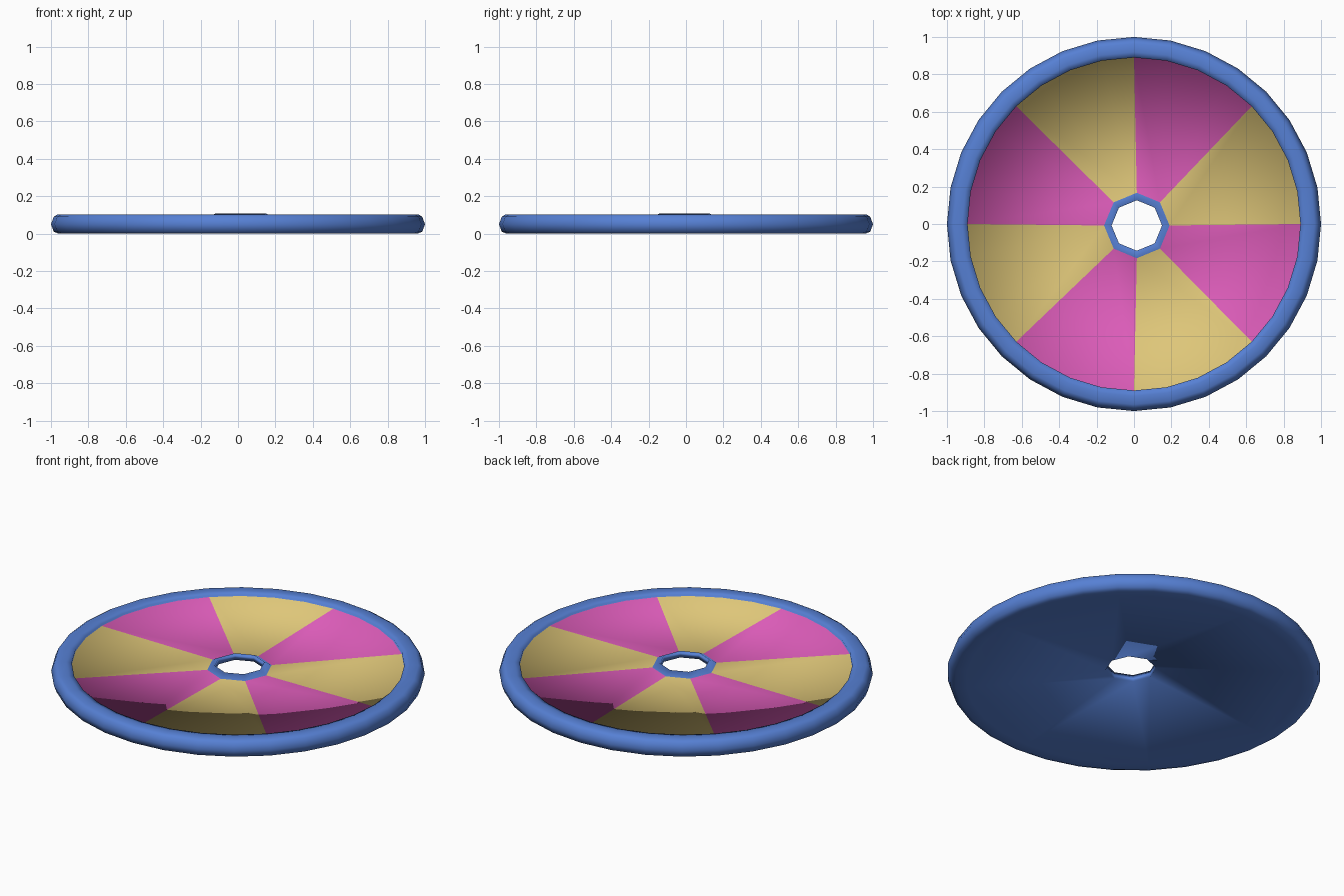
import bpy
import bmesh
from math import cos, sin, tau

cube = bpy.data.objects.get("Cube")
if cube:
    bpy.data.objects.remove(cube, do_unlink=True)


def make_material(name, rgb):
    mat = bpy.data.materials.new(name)
    mat.use_nodes = True
    color = (*rgb, 1.0)
    mat.diffuse_color = color
    mat.node_tree.nodes["Principled BSDF"].inputs["Base Color"].default_value = color
    return mat


BLUE, TAN, PINK = range(3)
materials = [
    make_material("blue", (0.093, 0.216, 0.658)),
    make_material("tan", (0.73, 0.565, 0.19)),
    make_material("pink", (0.716, 0.107, 0.485)),
]

RIM_SIDES, HUB_SIDES = 32, 8
STEP = RIM_SIDES // HUB_SIDES
HUB_X, HUB_Y = 0.015, -0.008

# Radius and height, from the wedge edge over the rim to the underside
rim_profile = [(0.89, 0.085), (0.89, 0.096), (0.92, 0.102), (0.965, 0.102),
               (0.985, 0.09), (1.0, 0.05), (0.985, 0.01), (0.96, 0.0), (0.9, 0.0)]
# From the wedge tips over the hub lip and down through the hole
hub_profile = [(0.175, 0.085), (0.135, 0.107), (0.135, 0.068)]

bm = bmesh.new()


def ring(radius, z, sides, cx=0.0, cy=0.0):
    return [bm.verts.new((cx + radius * cos(tau * i / sides),
                          cy + radius * sin(tau * i / sides), z))
            for i in range(sides)]


def bridge(a, b):
    n = len(a)
    for i in range(n):
        j = (i + 1) % n
        bm.faces.new((a[i], a[j], b[j], b[i])).material_index = BLUE


rim = [ring(r, z, RIM_SIDES) for r, z in rim_profile]
hub = [ring(r, z, HUB_SIDES, HUB_X, HUB_Y) for r, z in hub_profile]
for rings in (rim, hub):
    for a, b in zip(rings, rings[1:]):
        bridge(a, b)

# Wedges on top and plain sectors underneath join the hub to the rim
for k in range(HUB_SIDES):
    n = (k + 1) % HUB_SIDES
    arc = [(k * STEP + s) % RIM_SIDES for s in range(STEP + 1)]
    top = bm.faces.new([hub[0][n], hub[0][k]] + [rim[0][i] for i in arc])
    top.material_index = PINK if k % 2 else TAN
    under = bm.faces.new([hub[-1][n], hub[-1][k]] + [rim[-1][i] for i in arc])
    under.material_index = BLUE

bmesh.ops.recalc_face_normals(bm, faces=bm.faces[:])
for face in bm.faces:
    face.smooth = True

mesh = bpy.data.meshes.new("wheel_disc")
bm.to_mesh(mesh)
bm.free()
for mat in materials:
    mesh.materials.append(mat)
disc = bpy.data.objects.new("wheel_disc", mesh)
bpy.context.collection.objects.link(disc)
